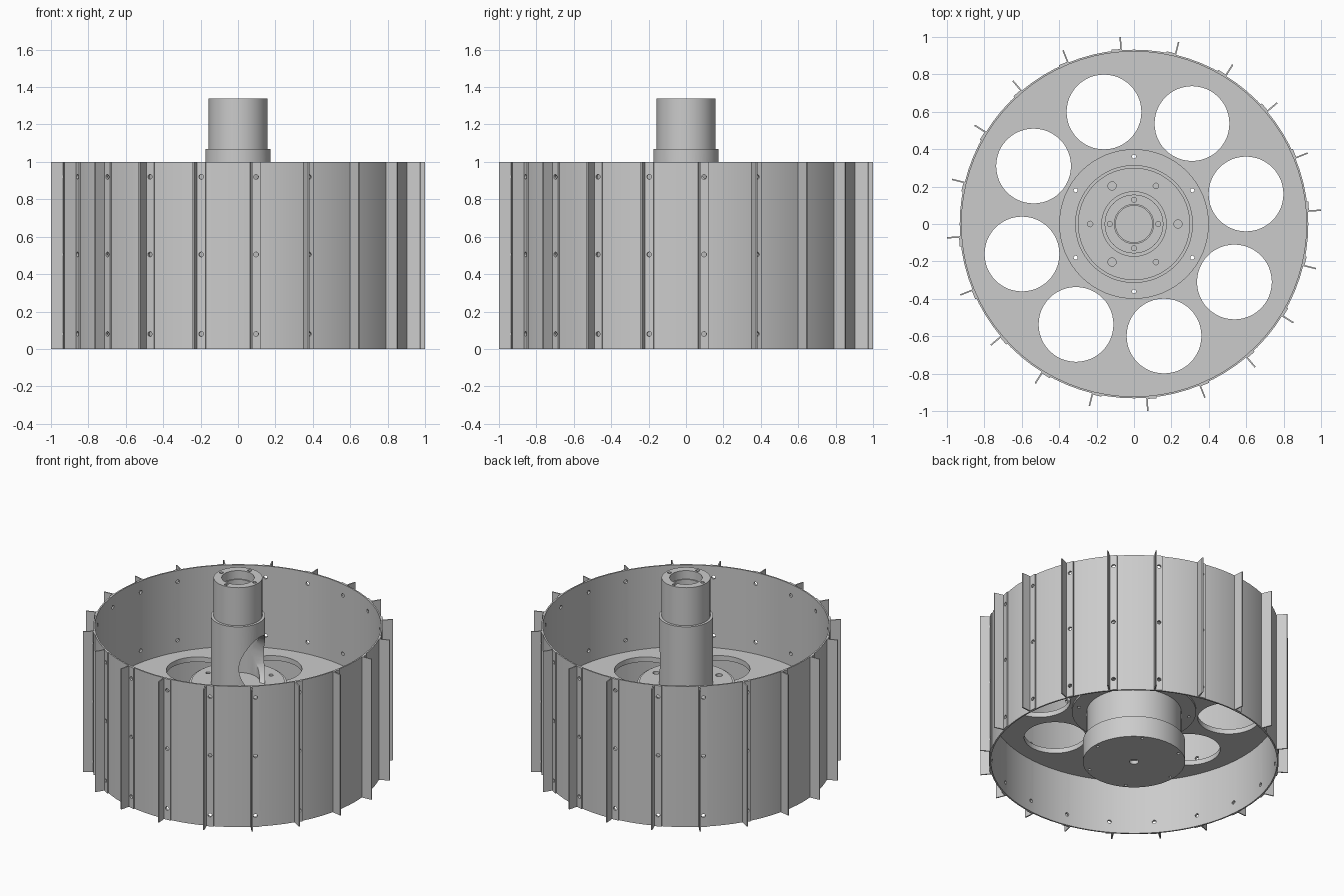
import bpy, bmesh
from math import sin, cos, pi, radians
from mathutils import Matrix

if "Cube" in bpy.data.objects:
    bpy.data.objects.remove(bpy.data.objects["Cube"])


def finish(name, bm, smooth=True):
    bmesh.ops.remove_doubles(bm, verts=bm.verts, dist=1e-5)
    bmesh.ops.recalc_face_normals(bm, faces=bm.faces)
    mesh = bpy.data.meshes.new(name)
    bm.to_mesh(mesh)
    bm.free()
    ob = bpy.data.objects.new(name, mesh)
    bpy.context.collection.objects.link(ob)
    return ob


def lathe(name, profile, segs):
    """Revolve a closed (radius, z) outline around z."""
    bm = bmesh.new()
    rings = [[bm.verts.new((r * cos(2 * pi * i / segs), r * sin(2 * pi * i / segs), z))
              for i in range(segs)] for r, z in profile]
    for k, a in enumerate(rings):
        b = rings[(k + 1) % len(rings)]
        if profile[k][0] == 0 and profile[(k + 1) % len(rings)][0] == 0:
            continue
        for i in range(segs):
            j = (i + 1) % segs
            bm.faces.new((a[i], a[j], b[j], b[i]))
    return finish(name, bm)


def pins(name, specs, segs=12):
    """Cutter made of cylinders: (matrix, radius, length)."""
    bm = bmesh.new()
    for mat, r, length in specs:
        bmesh.ops.create_cone(bm, cap_ends=True, segments=segs, radius1=r, radius2=r,
                              depth=length, matrix=mat)
    ob = finish(name, bm)
    ob.hide_render = True
    return ob


def upright(r, deg, z):
    return Matrix.Translation((r * cos(radians(deg)), r * sin(radians(deg)), z))


def cut(ob, cutter):
    m = ob.modifiers.new("holes", 'BOOLEAN')
    m.operation = 'DIFFERENCE'
    m.solver = 'EXACT'
    m.object = cutter
    bpy.context.view_layer.objects.active = ob
    bpy.ops.object.modifier_apply(modifier=m.name)


# Rim shell
rim = lathe("rim", [(.922, 0), (.932, 0), (.932, 1), (.922, 1)], 80)

# Grousers: L-shaped strips, a radial fin with a flange flat on the rim
N, T, R0, R1 = 20, .008, .930, 1.0025
outline = [(R0, 0), (R1, 0), (R1, T), (R0 + T, T), (R0 + T, .055), (R0, .055)]
bm = bmesh.new()
for i in range(N):
    rot = Matrix.Rotation(radians(4 + 18 * i), 4, 'Z')
    low = [bm.verts.new(rot @ Matrix.Translation((x, y, 0)).translation) for x, y in outline]
    top = [bm.verts.new(v.co + Matrix.Translation((0, 0, 1)).translation) for v in low]
    bm.faces.new(low)
    bm.faces.new(top)
    for k in range(6):
        j = (k + 1) % 6
        bm.faces.new((low[k], low[j], top[j], top[k]))
grousers = finish("grousers", bm)

# Fastener holes through flange and rim
specs = []
for i in range(N):
    for z in (.08, .505, .92):
        specs.append((Matrix.Rotation(radians(5.9 + 18 * i), 4, 'Z')
                      @ Matrix.Translation((.93, 0, z)) @ Matrix.Rotation(pi / 2, 4, 'Y'), .013, .1))
rim_cutter = pins("rim_hole_cutter", specs)
cut(rim, rim_cutter)
cut(grousers, rim_cutter)

# Web disc with eight lightening holes
web = lathe("web_disc", [(.31, .385), (.924, .385), (.924, .42), (.31, .42)], 80)
web_cutter = pins("web_hole_cutter", [(upright(.62, 15 + 45 * i, .4), .2, .3) for i in range(8)], 48)
cut(web, web_cutter)

# Hub flange bolted to the web
flange = lathe("hub_flange", [(.30, .37), (.40, .37), (.40, .43), (.30, .43)], 64)
flange_cutter = pins("flange_hole_cutter", [(upright(.36, 30 + 60 * i, .4), .011, .3) for i in range(6)])
cut(web, flange_cutter)
cut(flange, flange_cutter)

# Hub drum with end cap
hub = lathe("hub_drum", [(0, 0), (.33, 0), (.33, .15), (.305, .15), (.305, .56), (.315, .56),
                         (.315, .59), (.30, .59), (.30, .60), (0, .60)], 64)
specs = [(upright(.235, 60 * i, .6), .015 if i % 2 else .022, .06) for i in range(6)]
specs += [(upright(.305, 60 * i, 0), .01, .05) for i in range(6)]
specs.append((upright(0, 0, 0), .03, .05))
hub_cutter = pins("hub_hole_cutter", specs, 16)
cut(hub, hub_cutter)

# Hollow column with a narrower upper section
column = lathe("column", [(.175, .595), (.175, 1.07), (.157, 1.07), (.157, 1.34), (.105, 1.34),
                          (.105, 1.28), (.098, 1.28), (.098, 1.07), (.14, 1.05), (.14, .595)], 48)
slot = Matrix.Translation((.2, 0, .77)) @ Matrix.Diagonal((1, .14, .195, 1)) @ Matrix.Rotation(pi / 2, 4, 'Y')
specs = [(upright(.13, 90 * i, 1.34), .013, .06) for i in range(4)]
col_cutter = pins("column_hole_cutter", specs)
slot_cutter = pins("column_slot_cutter", [(slot, 1, .4)], 40)
cut(column, col_cutter)
cut(column, slot_cutter)

for c in (rim_cutter, web_cutter, flange_cutter, hub_cutter, col_cutter, slot_cutter):
    bpy.data.objects.remove(c)

# Smooth shading with sharp edges
for ob in (rim, web, flange, hub, column):
    bpy.ops.object.select_all(action='DESELECT')
    ob.select_set(True)
    bpy.context.view_layer.objects.active = ob
    bpy.ops.object.shade_smooth_by_angle(angle=radians(30))
